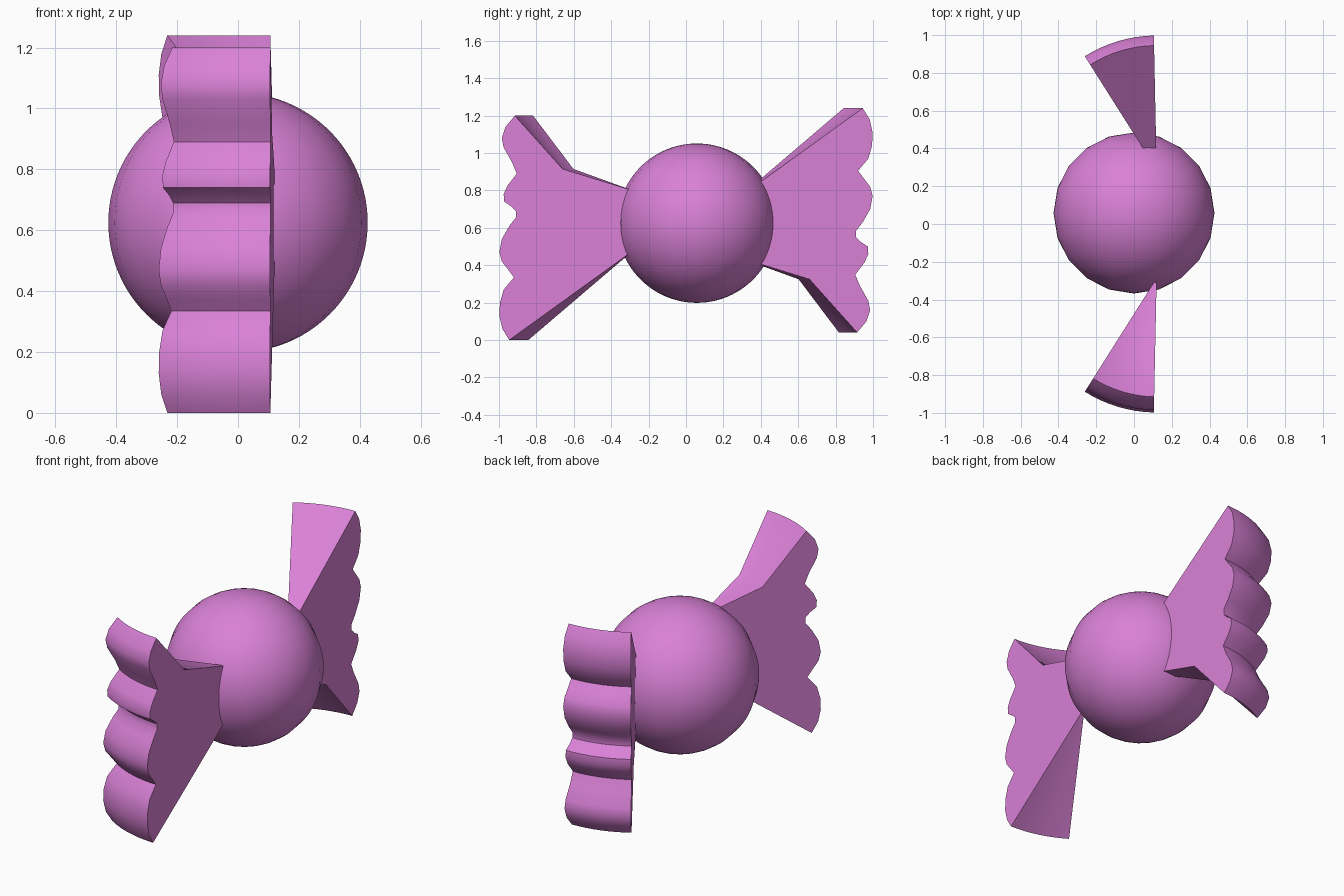
import bpy, bmesh, math
from mathutils import Matrix, Vector

if "Cube" in bpy.data.objects:
    bpy.data.objects.remove(bpy.data.objects["Cube"])

pink = bpy.data.materials.new("pink_sugar")
pink.diffuse_color = (0.70, 0.22, 0.68, 1)
pink.use_nodes = True
pink.node_tree.nodes["Principled BSDF"].inputs["Base Color"].default_value = pink.diffuse_color

MID_Z = 0.62
PIVOT = (0.12, -0.286)      # vertical axis the wrapper fan is swept around
SWEEP = math.radians(31.1)
STEPS = 8

# Candy ball
bpy.ops.mesh.primitive_uv_sphere_add(segments=20, ring_count=48, radius=0.426,
                                     location=(0, 0.058, 0.625))
ball = bpy.context.object
ball.name = "candy_ball"
ball.data.materials.append(pink)
bpy.ops.object.shade_smooth()

# Scalloped outline of the wrapper fan (y, z)
outline = [(-0.286, 0.475), (-0.945, 0.0), (-0.982, 0.06), (-0.998, 0.13),
           (-0.995, 0.20), (-0.975, 0.27), (-0.92, 0.335), (-0.95, 0.375),
           (-0.985, 0.42), (-0.998, 0.47), (-0.985, 0.54), (-0.945, 0.61),
           (-0.91, 0.655), (-0.91, 0.69), (-0.935, 0.715), (-0.972, 0.74),
           (-0.975, 0.78), (-0.955, 0.825), (-0.905, 0.89), (-0.93, 0.95),
           (-0.975, 1.03), (-0.985, 1.08), (-0.965, 1.14), (-0.915, 1.2),
           (-0.66, 0.915), (-0.286, 0.80)]


def wrapper_fan(name, flip):
    """Sweep the outline around the pivot; flip turns it to the other end."""
    bm = bmesh.new()
    pivot = Vector((PIVOT[0], PIVOT[1], 0))
    start = Matrix.Rotation(math.radians(-1.2), 3, 'Z')
    verts = [bm.verts.new(pivot + start @ Vector((0, y - PIVOT[1], z)))
             for y, z in outline]
    face = bm.faces.new(verts)
    bmesh.ops.spin(bm, geom=[face] + face.edges[:] + face.verts[:], cent=pivot,
                   axis=(0, 0, 1), angle=-SWEEP, steps=STEPS, use_duplicate=False)
    # close the starting side, then tidy the hinge edge
    if not any(len(f.verts) == len(outline) and verts[0] in f.verts[:]
               for f in bm.faces if f.is_valid):
        bm.faces.new(verts)
    bmesh.ops.remove_doubles(bm, verts=bm.verts, dist=0.0005)
    bmesh.ops.dissolve_degenerate(bm, dist=0.0001, edges=bm.edges)
    bmesh.ops.recalc_face_normals(bm, faces=bm.faces)
    if flip:
        turn = Matrix.Translation((0, 0, MID_Z)) @ Matrix.Rotation(math.pi, 4, 'X') \
            @ Matrix.Translation((0, 0, -MID_Z))
        bm.transform(turn)
    mesh = bpy.data.meshes.new(name)
    bm.to_mesh(mesh)
    bm.free()
    mesh.materials.append(pink)
    fan = bpy.data.objects.new(name, mesh)
    bpy.context.collection.objects.link(fan)
    bpy.ops.object.select_all(action='DESELECT')
    fan.select_set(True)
    bpy.context.view_layer.objects.active = fan
    bpy.ops.object.shade_smooth_by_angle(angle=math.radians(40))


# Wrapper ends
wrapper_fan("front_wrapper_fan", False)
wrapper_fan("back_wrapper_fan", True)
